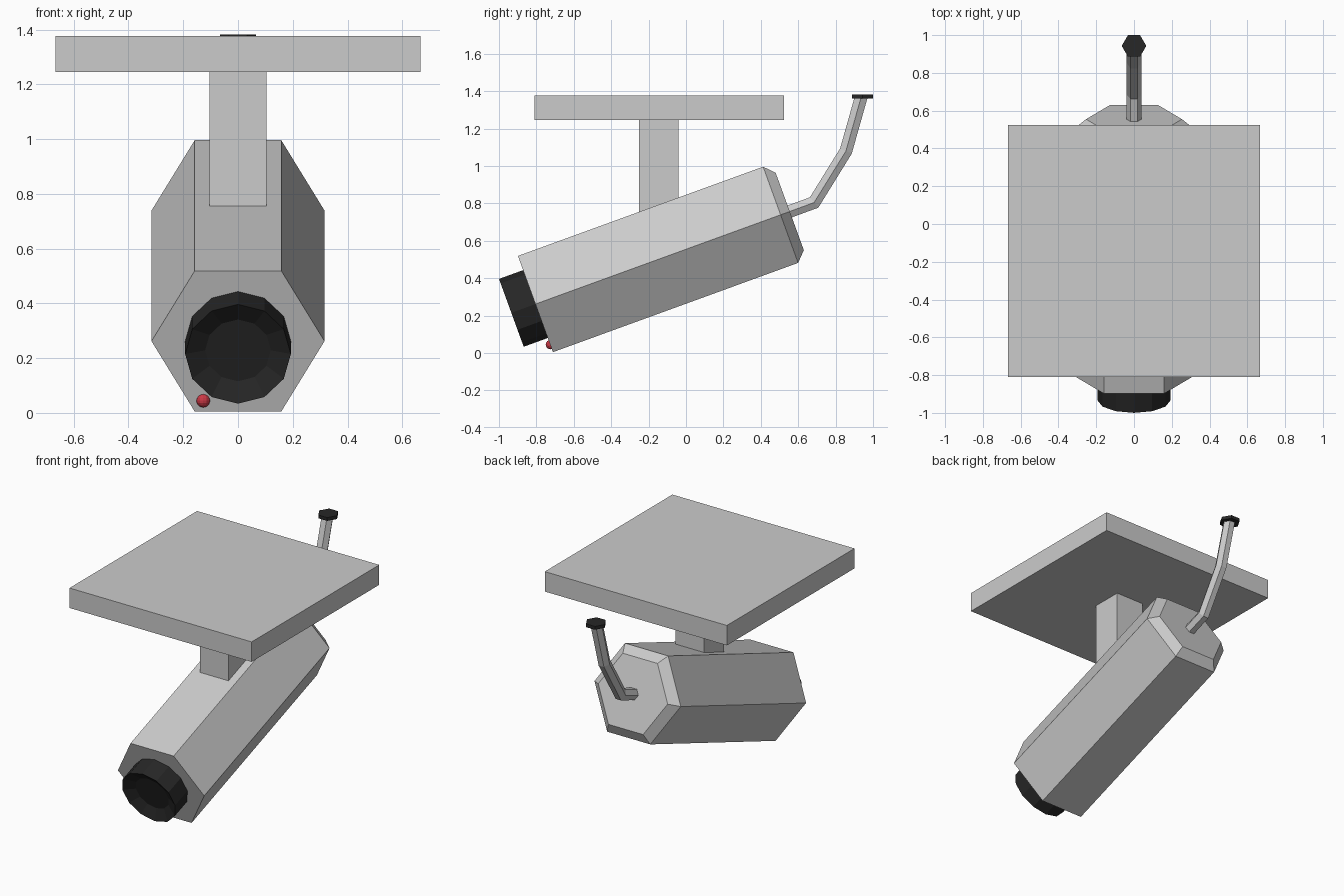
import bpy, bmesh
from math import sin, cos, tan, pi, radians, atan2
from mathutils import Vector

if "Cube" in bpy.data.objects:
    bpy.data.objects.remove(bpy.data.objects["Cube"])

TILT = radians(20)
AXIS = Vector((0, cos(TILT), sin(TILT)))
FRONT = Vector((0, -0.805, 0.262))      # centre of the housing's front face


def material(name, rgb):
    m = bpy.data.materials.new(name)
    m.diffuse_color = (*rgb, 1)
    m.use_nodes = True
    m.node_tree.nodes["Principled BSDF"].inputs["Base Color"].default_value = m.diffuse_color
    return m


def finish(name, bm, mat=None):
    bmesh.ops.recalc_face_normals(bm, faces=bm.faces)
    me = bpy.data.meshes.new(name)
    bm.to_mesh(me)
    bm.free()
    ob = bpy.data.objects.new(name, me)
    bpy.context.collection.objects.link(ob)
    if mat:
        me.materials.append(mat)
    return ob


def ring(centre, angle, radius, sides, stretch=1.0):
    """Polygon facing along a direction that leans up by angle in the YZ plane."""
    up = Vector((0, -sin(angle), cos(angle))) * stretch
    x = Vector((1, 0, 0))
    steps = [2 * pi * i / sides for i in range(sides)]
    return [Vector(centre) + radius * (cos(a) * x + sin(a) * up) for a in steps]


def loft(name, rings, mat=None):
    bm = bmesh.new()
    loops = [[bm.verts.new(p) for p in r] for r in rings]
    n = len(loops[0])
    for a, b in zip(loops, loops[1:]):
        for i in range(n):
            j = (i + 1) % n
            bm.faces.new((a[i], a[j], b[j], b[i]))
    bm.faces.new(loops[0])
    bm.faces.new(loops[-1])
    return finish(name, bm, mat)


def along(profile, sides):
    return [ring(FRONT + AXIS * t, TILT, r, sides) for t, r in profile]


def box(name, lo, hi):
    bm = bmesh.new()
    bmesh.ops.create_cube(bm, size=1)
    for v in bm.verts:
        v.co = [(a + b) / 2 + c * (b - a) for a, b, c in zip(lo, hi, v.co)]
    return finish(name, bm)


black = material("black", (0.02, 0.02, 0.02))
red = material("red", (0.6, 0.04, 0.06))

# Ceiling mount
box("ceiling_plate", (-0.667, -0.81, 1.245), (0.667, 0.525, 1.377))
box("mount_post", (-0.105, -0.25, 0.70), (0.105, -0.04, 1.245))

# Hexagonal housing with a chamfered back
loft("housing", along([(0, 0.316), (1.395, 0.316), (1.447, 0.254)], 6))

# Lens barrel with a funnel-shaped recess
loft("lens", along([(0, 0.193), (-0.137, 0.193), (-0.098, 0.12)], 12), black)

# Indicator light
bm = bmesh.new()
bmesh.ops.create_uvsphere(bm, u_segments=12, v_segments=8, radius=0.025)
bmesh.ops.translate(bm, verts=bm.verts, vec=(-0.127, -0.725, 0.045))
finish("indicator_light", bm, red)

# Cable, swept with mitred bends
path = [(0.53, 0.748), (0.685, 0.805), (0.855, 1.08), (0.937, 1.37)]
angles = [atan2(q[1] - p[1], q[0] - p[0]) for p, q in zip(path, path[1:])]
rings = []
for i, (y, z) in enumerate(path):
    a, b = angles[max(i - 1, 0)], angles[min(i, len(angles) - 1)]
    rings.append(ring((0, y, z), (a + b) / 2, 0.039, 6, 1 / cos((b - a) / 2)))
loft("cable", rings)

# Hexagonal plug on the cable end
loft("cable_plug", [ring((0, 0.943, z), pi / 2, 0.065, 6) for z in (1.36, 1.382)], black)
